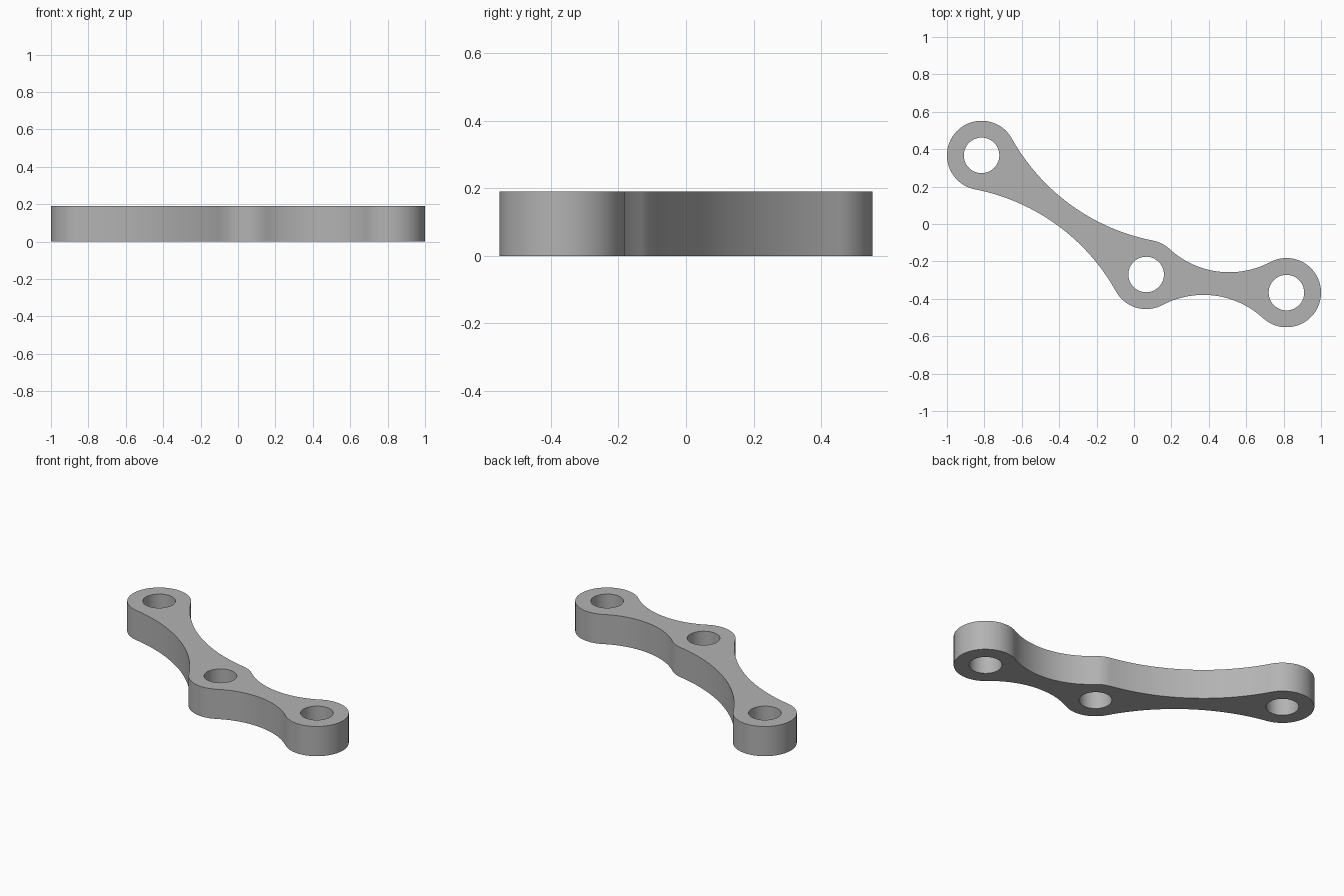
import bpy, bmesh, math
from mathutils import Vector

if "Cube" in bpy.data.objects:
    bpy.data.objects.remove(bpy.data.objects["Cube"], do_unlink=True)

BOSS_R, HOLE_R, THICK = 0.185, 0.095, 0.19
WAIST = 0.065  # half width of each arm at its narrowest
BOSSES = [Vector(p) for p in ((-0.815, 0.367), (0.065, -0.27), (0.815, -0.367))]


def arc(centre, radius, start, end, steps):
    """Points along an arc, without its last point."""
    return [centre + radius * Vector((math.cos(a), math.sin(a)))
            for a in (start + (end - start) * i / steps for i in range(steps))]


def fillet(p, q):
    """Concave arc tangent to the bosses at p and q, on the right of p to q."""
    d = q - p
    half = d.length / 2
    radius = (half ** 2 + WAIST ** 2 - BOSS_R ** 2) / (2 * (BOSS_R - WAIST))
    side = Vector((d.y, -d.x)).normalized()
    centre = (p + q) / 2 + side * (radius + WAIST)
    return centre, radius


def angle(v):
    return math.atan2(v.y, v.x)


# Walk counter-clockwise around the outline: bosses joined by concave arcs
a, b, c = BOSSES
route = [a, b, c, b]
outline = []
for i, boss in enumerate(route):
    before, after = route[i - 1], route[(i + 1) % len(route)]
    centre_in, _ = fillet(before, boss)
    centre_out, radius = fillet(boss, after)
    start, end = angle(centre_in - boss), angle(centre_out - boss)
    sweep = (end - start) % math.tau
    outline += arc(boss, BOSS_R, start, start + sweep, max(8, int(sweep * 14)))
    s = angle(boss - centre_out)
    turn = (angle(after - centre_out) - s + math.pi) % math.tau - math.pi
    outline += arc(centre_out, radius, s, s + turn, 28)

# Flat plate with three holes, then extruded to thickness
bm = bmesh.new()
loops = [outline] + [arc(p, HOLE_R, 0, math.tau, 48) for p in BOSSES]
edges = []
for loop in loops:
    verts = [bm.verts.new((p.x, p.y, 0)) for p in loop]
    edges += [bm.edges.new((verts[i - 1], verts[i])) for i in range(len(verts))]
bmesh.ops.triangle_fill(bm, edges=edges, use_beauty=True, normal=(0, 0, 1))
top = bmesh.ops.extrude_face_region(bm, geom=bm.faces[:], use_keep_orig=True)
bmesh.ops.translate(bm, vec=(0, 0, THICK),
                    verts=[g for g in top["geom"] if isinstance(g, bmesh.types.BMVert)])
bmesh.ops.recalc_face_normals(bm, faces=bm.faces[:])
mesh = bpy.data.meshes.new("link_plate")
bm.to_mesh(mesh)
bm.free()
plate = bpy.data.objects.new("link_plate", mesh)
bpy.context.collection.objects.link(plate)

# Plain grey finish
grey = bpy.data.materials.new("plain_grey")
grey.use_nodes = True
colour = (0.45, 0.45, 0.45, 1)
grey.diffuse_color = colour
grey.node_tree.nodes["Principled BSDF"].inputs["Base Color"].default_value = colour
mesh.materials.append(grey)

bpy.ops.object.select_all(action="DESELECT")
plate.select_set(True)
bpy.context.view_layer.objects.active = plate
bpy.ops.object.shade_smooth_by_angle(angle=math.radians(30))
